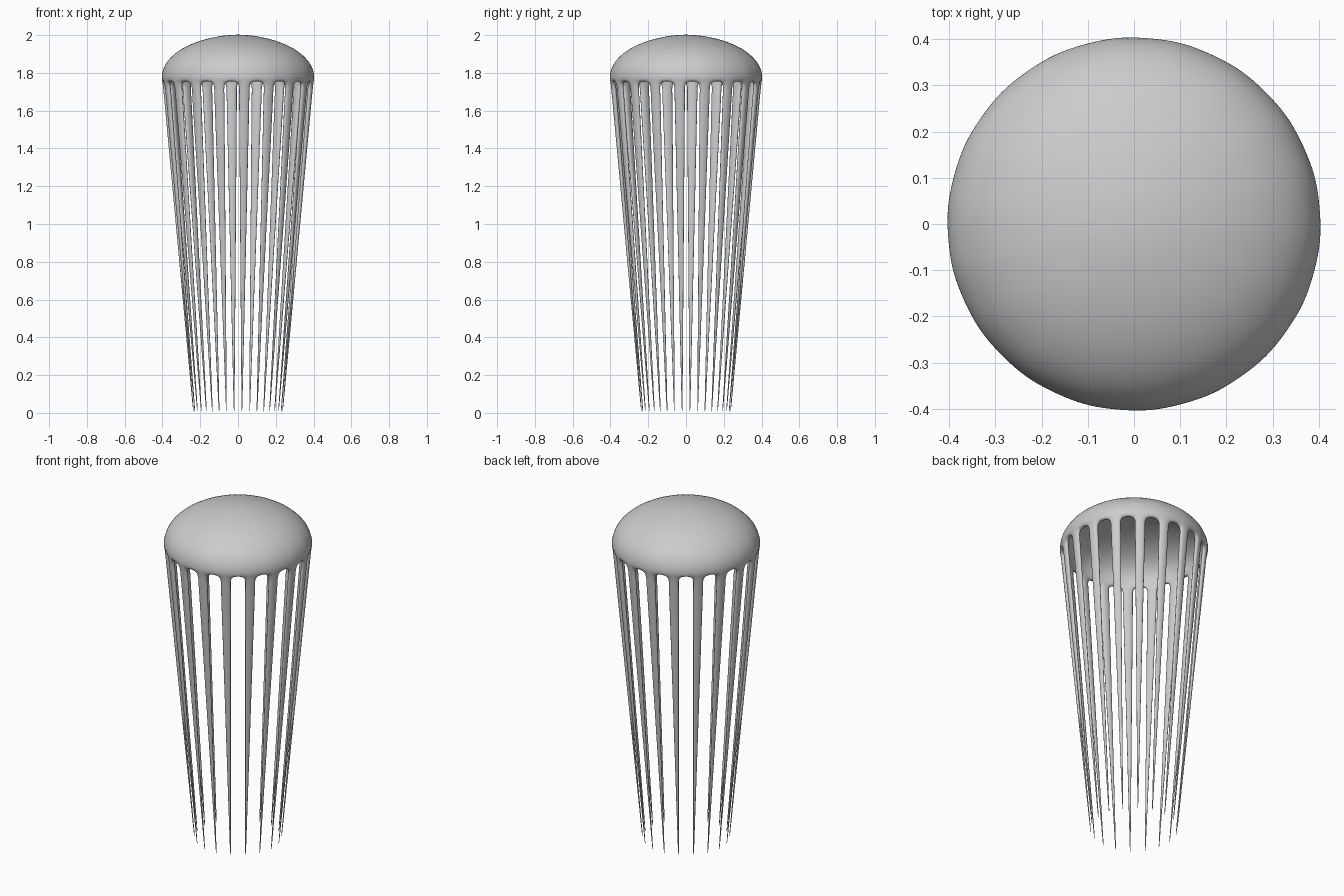
import bpy, bmesh
from math import sin, cos, radians

cube = bpy.data.objects.get("Cube")
if cube:
    bpy.data.objects.remove(cube, do_unlink=True)

ARMS = 18
STEP = 360 / ARMS
START = 15
RADIUS, EQUATOR, RISE = 0.406, 1.78, 0.223

mat = bpy.data.materials.new("pale_grey")
mat.use_nodes = True
mat.diffuse_color = (0.6, 0.6, 0.6, 1)
mat.node_tree.nodes["Principled BSDF"].inputs["Base Color"].default_value = (0.6, 0.6, 0.6, 1)

bm = bmesh.new()


def arm_point(arm, r, z, side):
    """Point at radius r, shifted sideways along the arm's tangent."""
    a = radians(START + arm * STEP)
    return bm.verts.new((r * cos(a) - side * sin(a), r * sin(a) + side * cos(a), z))


def ring(r, z, spread=0.072):
    """Full ring with a pair of points for every arm."""
    return [arm_point(i, r, z, s * r * spread) for i in range(ARMS) for s in (-1, 1)]


def shell(rings, pole):
    """Bridge rings from the crown down and close the crown."""
    top = bm.verts.new((0, 0, pole))
    n = 2 * ARMS
    for i in range(n):
        bm.faces.new((top, rings[0][i], rings[0][(i + 1) % n]))
    for a, b in zip(rings, rings[1:]):
        for i in range(n):
            j = (i + 1) % n
            bm.faces.new((a[i], b[i], b[j], a[j]))


# Dome: outer and inner skins, both ending at the rim
def dome(r, rise, rim_r, rim_z):
    rings = [ring(r * sin(radians(t)), EQUATOR + rise * cos(radians(t)))
             for t in (12, 30, 48, 64, 78, 90)]
    rings.append(ring(rim_r, rim_z))
    shell(rings, EQUATOR + rise)
    return rings[-1]


outer = dome(RADIUS, RISE, 0.403, 1.757)
inner = dome(RADIUS - 0.03, RISE - 0.03, 0.373, 1.757)

# Rim of the dome between neighbouring arms
for i in range(ARMS):
    a, b = 2 * i + 1, (2 * i + 2) % (2 * ARMS)
    bm.faces.new((outer[a], outer[b], inner[b], inner[a]))

# Arms: four-sided tapering strands hanging from the rim
LEVELS = (1.70, 1.6, 1.2, 0.8, 0.4, 0.08, 0.0)
for i in range(ARMS):
    loop = [outer[2 * i], outer[2 * i + 1], inner[2 * i + 1], inner[2 * i]]
    for z in LEVELS:
        t = z / 1.757
        r, half, thick = 0.238 + 0.164 * t, 0.002 + 0.029 * t, 0.004 + 0.026 * t
        new = [arm_point(i, r, z, -half), arm_point(i, r, z, half),
               arm_point(i, r - thick, z, half), arm_point(i, r - thick, z, -half)]
        for k in range(4):
            m = (k + 1) % 4
            bm.faces.new((loop[k], loop[m], new[m], new[k]))
        loop = new
    bm.faces.new(loop)

bmesh.ops.recalc_face_normals(bm, faces=bm.faces)
mesh = bpy.data.meshes.new("dome_with_arms")
bm.to_mesh(mesh)
bm.free()
mesh.materials.append(mat)
body = bpy.data.objects.new("dome_with_arms", mesh)
bpy.context.collection.objects.link(body)
for p in mesh.polygons:
    p.use_smooth = True

# Round everything off
sub = body.modifiers.new("rounding", 'SUBSURF')
sub.levels = sub.render_levels = 2
